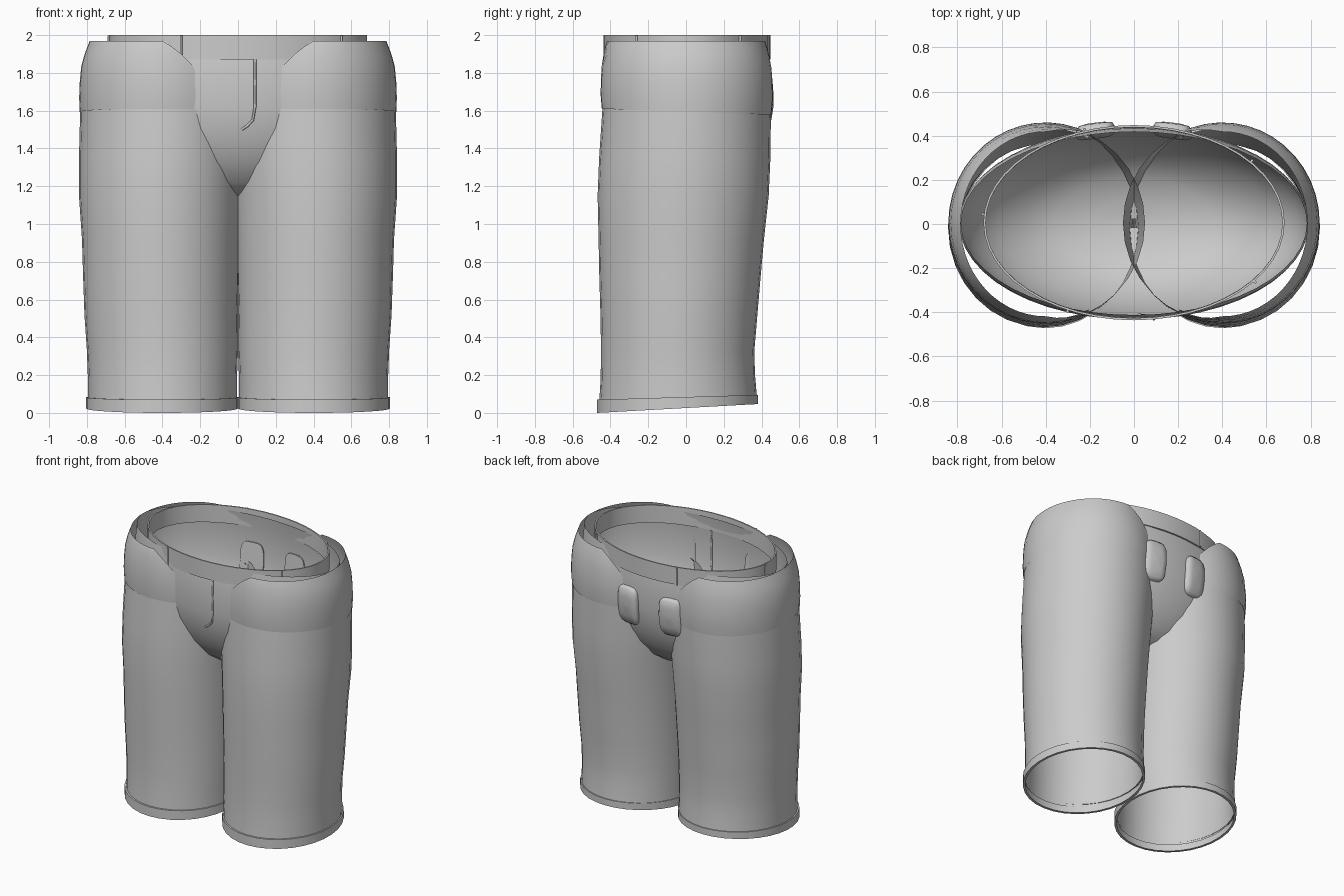
import bpy, math
from mathutils import Vector

if "Cube" in bpy.data.objects:
    bpy.data.objects.remove(bpy.data.objects["Cube"])

cloth = bpy.data.materials.new("grey_cloth")
cloth.diffuse_color = (0.6, 0.6, 0.6, 1)
cloth.use_nodes = True
cloth.node_tree.nodes["Principled BSDF"].inputs["Base Color"].default_value = cloth.diffuse_color


def make(name, verts, faces, angle=40):
    me = bpy.data.meshes.new(name)
    me.from_pydata(verts, [], faces)
    me.materials.append(cloth)
    ob = bpy.data.objects.new(name, me)
    bpy.context.collection.objects.link(ob)
    bpy.ops.object.select_all(action='DESELECT')
    ob.select_set(True)
    bpy.context.view_layer.objects.active = ob
    bpy.ops.object.shade_smooth_by_angle(angle=math.radians(angle))
    return ob


def loft(name, rows, closed=True, cap=False, angle=40):
    """Skin a list of rows of points, running from bottom to top."""
    n = len(rows[0])
    verts = [p for r in rows for p in r]
    faces = []
    for i in range(len(rows) - 1):
        for j in range(n if closed else n - 1):
            k = (j + 1) % n
            faces.append((i*n + j, i*n + k, (i+1)*n + k, (i+1)*n + j))
    if cap:
        faces.append(tuple(reversed(range(n))))
        faces.append(tuple(range((len(rows)-1)*n, len(rows)*n)))
    return make(name, verts, faces, angle)


def oval(cx, cy, rx, ry, z, tilt=0.0, n=32):
    out = []
    for i in range(n):
        a = 2 * math.pi * i / n
        y = cy + ry * math.sin(a)
        out.append((cx + rx * math.cos(a), y, z + tilt * (y + 0.47)))
    return out


def tube(name, pts, r):
    cu = bpy.data.curves.new(name, 'CURVE')
    cu.dimensions = '3D'
    cu.bevel_depth = r
    cu.bevel_resolution = 1
    cu.use_fill_caps = True
    sp = cu.splines.new('POLY')
    sp.points.add(len(pts) - 1)
    for p, c in zip(sp.points, pts):
        p.co = (*c, 1)
    cu.materials.append(cloth)
    ob = bpy.data.objects.new(name, cu)
    bpy.context.collection.objects.link(ob)


# leg profile: z, inner x, outer x, front y, back y, slope
LEG = [(0.05, 0.005, 0.795, -0.46, 0.375, 0.05), (0.18, 0.005, 0.795, -0.452, 0.365, 0.03),
       (0.33, 0.0, 0.80, -0.45, 0.362, 0), (0.52, 0.0, 0.813, -0.453, 0.378, 0),
       (0.72, -0.005, 0.82, -0.459, 0.395, 0), (0.92, -0.01, 0.826, -0.463, 0.413, 0),
       (1.15, -0.02, 0.842, -0.468, 0.438, 0), (1.35, -0.035, 0.842, -0.46, 0.447, 0),
       (1.62, -0.05, 0.835, -0.442, 0.45, 0)]
# hip panel profile: z, centre y, radius x, radius y, half arc in degrees
HIP = [(1.625, 0.0, 0.425, 0.435, 117), (1.605, 0.003, 0.438, 0.449, 117),
       (1.68, 0.004, 0.441, 0.456, 117), (1.76, 0.004, 0.438, 0.455, 116),
       (1.84, 0.003, 0.43, 0.449, 112), (1.90, 0.002, 0.413, 0.438, 104),
       (1.94, 0.0, 0.397, 0.428, 97), (1.97, 0.0, 0.385, 0.418, 90)]

for s, side in ((1, "right"), (-1, "left")):
    loft("leg_" + side, [oval(s*(a+b)/2, (f+k)/2, (b-a)/2, (k-f)/2, z, t)
                         for z, a, b, f, k, t in LEG])
    # turned-up hem, following the sloped leg opening
    hem = [(0.0, 0.385, 0.41), (0.0, 0.402, 0.427), (0.07, 0.402, 0.427), (0.07, 0.39, 0.415)]
    loft("hem_" + side, [oval(s*0.402, -0.045, rx, ry, z, 0.055 if z == 0 else 0.03)
                         for z, rx, ry in hem], angle=30)
    rows = []
    for i, (z, cy, rx, ry, arc) in enumerate(HIP):
        row = []
        for j in range(29):
            a = math.radians(arc) * (j / 14 - 1)
            y = cy + ry * math.sin(a)
            tilt = 0.035 * (y + 0.45) * max(0, (1.97 - z) / 0.36)
            row.append((s * (0.40 + rx * math.cos(a)), y, z - tilt + 0.005 * (z < 1.65)))
        rows.append(row if s > 0 else row[::-1])
    loft("hip_panel_" + side, rows, closed=False)

# seat and crotch bowl: z, radius x, radius y
BOWL = [(1.12, 0.03, 0.02), (1.13, 0.19, 0.10), (1.165, 0.36, 0.20), (1.22, 0.48, 0.275),
        (1.33, 0.62, 0.352), (1.42, 0.69, 0.39), (1.51, 0.74, 0.418), (1.62, 0.775, 0.434),
        (1.75, 0.79, 0.436), (1.87, 0.792, 0.43), (1.97, 0.783, 0.415)]
loft("seat_bowl", [oval(0, 0.003, rx, ry, z, n=48) for z, rx, ry in BOWL])

# waistband ring
BAND = [(1.87, 0.672, 0.43), (1.87, 0.682, 0.442), (2.0, 0.682, 0.442),
        (2.0, 0.672, 0.432), (1.87, 0.672, 0.43)]
loft("waistband", [oval(0, 0.006, rx, ry, z, n=48) for z, rx, ry in BAND], angle=30)

# belt loops
for deg in (175, 244, 323, 39, 109):
    a = math.radians(deg)
    x, y = 0.687 * math.cos(a), 0.006 + 0.447 * math.sin(a)
    tube("belt_loop", [(x, y, 1.87), (x, y, 1.997)], 0.007)


def bowl_y(x, z):
    """Depth of the bowl surface at x and z."""
    for (z0, a0, b0), (z1, a1, b1) in zip(BOWL, BOWL[1:]):
        if z0 <= z <= z1:
            t = (z - z0) / (z1 - z0)
            rx, ry = a0 + t*(a1 - a0), b0 + t*(b1 - b0)
            return ry * math.sqrt(max(0, 1 - (x / rx) ** 2))
    return 0.42


# fly seam
fly = [(0.09, 1.87), (0.09, 1.75), (0.09, 1.62), (0.078, 1.55), (0.05, 1.52), (0.02, 1.5)]
tube("fly_seam", [(x, 0.003 - bowl_y(x, z), z) for x, z in fly], 0.007)

# back pockets: rounded pads hugging the seat
for s, side in ((1, "right"), (-1, "left")):
    rows = []
    for scale, lift in ((1.0, -0.01), (0.98, 0.014), (0.88, 0.027), (0.5, 0.032), (0.03, 0.033)):
        row = []
        for i in range(24):
            a = 2 * math.pi * i / 24
            c, d = math.cos(a), math.sin(a)
            x = s * 0.175 - 0.088 * scale * math.copysign(abs(c) ** 0.5, c)
            z = 1.615 + 0.145 * scale * math.copysign(abs(d) ** 0.5, d)
            row.append((x, 0.003 + bowl_y(x, z) + lift, z))
        rows.append(row)
    loft("back_pocket_" + side, rows, cap=True, angle=60)
